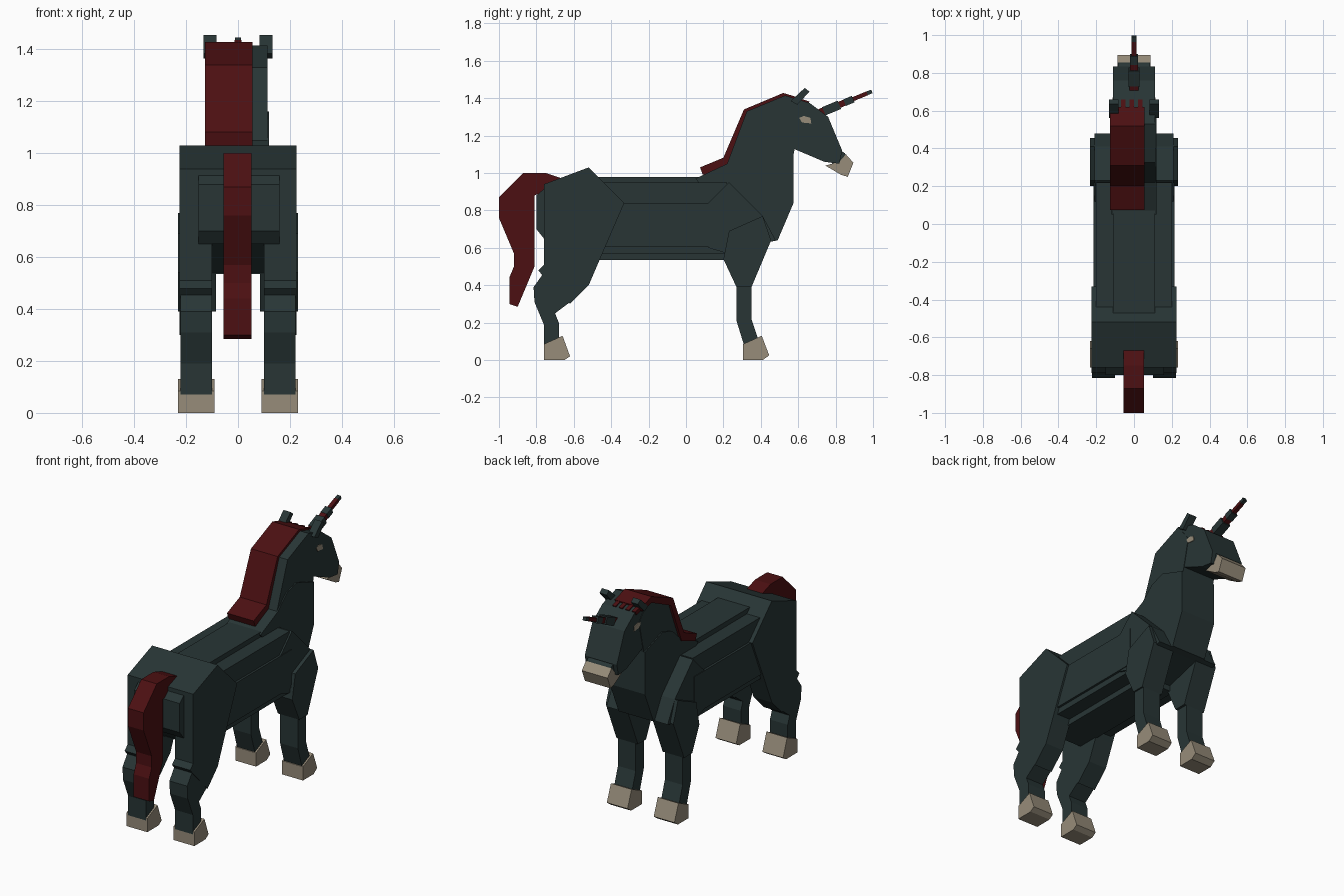
import bpy, bmesh, math
from mathutils import Matrix

if "Cube" in bpy.data.objects:
    bpy.data.objects.remove(bpy.data.objects["Cube"])


def material(name, rgb):
    m = bpy.data.materials.new(name)
    m.use_nodes = True
    m.diffuse_color = (*rgb, 1)
    m.node_tree.nodes["Principled BSDF"].inputs["Base Color"].default_value = (*rgb, 1)
    return m


COAT = material("dark teal coat", (.021, .036, .036))
RED = material("dark red hair", (.072, .005, .006))
HORN = material("warm beige", (.31, .265, .195))


def finish(name, bm, mat):
    bmesh.ops.recalc_face_normals(bm, faces=bm.faces)
    mesh = bpy.data.meshes.new(name)
    bm.to_mesh(mesh)
    bm.free()
    mesh.materials.append(mat)
    ob = bpy.data.objects.new(name, mesh)
    bpy.context.collection.objects.link(ob)
    return ob


def prism(name, pts, x0, x1, mat=COAT):
    """Extrude a side profile of (y, z) points from x0 to x1."""
    bm = bmesh.new()
    face = bm.faces.new([bm.verts.new((x0, y, z)) for y, z in pts])
    ext = bmesh.ops.extrude_face_region(bm, geom=[face])
    moved = [v for v in ext["geom"] if isinstance(v, bmesh.types.BMVert)]
    bmesh.ops.translate(bm, verts=moved, vec=(x1 - x0, 0, 0))
    return finish(name, bm, mat)


def centred(name, pts, half, mat=COAT):
    return prism(name, pts, -half, half, mat)


def pair(name, pts, x0, x1, mat=COAT):
    prism("left_" + name, pts, x0, x1, mat)
    prism("right_" + name, pts, -x1, -x0, mat)


# Barrel: nested slabs that step in toward the back and the belly
for name, half, low, high in (("barrel_core", .11, .535, .98),
                              ("barrel_middle", .2, .57, .95),
                              ("barrel_sides", .214, .605, .84)):
    centred(name, [(-.6, low), (.22, low), (.22, high), (-.6, high)], half)

# Hindquarters
centred("rump", [(-.76, .66), (-.76, .94), (-.52, 1.03), (-.33, .84),
                 (-.46, .54), (-.6, .54)], .225)
prism("buttocks", [(-.7, .65), (-.76, .65), (-.8, .7), (-.8, .88), (-.76, .915),
                   (-.7, .915)], -.152, .16)
pair("thigh", [(-.76, .67), (-.76, .51), (-.79, .48), (-.765, .45), (-.62, .3),
               (-.52, .4), (-.46, .54), (-.42, .65)], .1, .225)
pair("hind_shank", [(-.765, .46), (-.815, .39), (-.81, .31), (-.76, .19), (-.76, .07),
                    (-.68, .07), (-.68, .2), (-.7, .25), (-.62, .31), (-.6, .42)], .1, .222)
pair("hind_hoof", [(-.76, 0), (-.65, 0), (-.62, .02), (-.66, .13), (-.76, .085)],
     .09, .232, HORN)

# Chest and forelegs
centred("chest", [(.12, .6), (.12, .84), (.23, .95), (.41, .77), (.48, .64), (.22, .57)], .21)
pair("shoulder", [(.2, .54), (.23, .69), (.41, .77), (.455, .64), (.35, .39), (.27, .39)],
     .085, .232)
pair("fore_shank", [(.27, .42), (.27, .21), (.31, .08), (.39, .1), (.35, .22), (.35, .42)],
     .1, .222)
pair("fore_hoof", [(.305, 0), (.41, 0), (.445, .025), (.405, .13), (.305, .085)],
     .09, .232, HORN)

# Neck and head
centred("neck_base", [(.05, .97), (.22, 1.05), (.305, 1.13), (.4, 1.16), (.575, 1.1),
                      (.575, .84), (.49, .64), (.44, .63), (.2, .8)], .12)
centred("neck", [(.16, 1.0), (.22, 1.05), (.325, 1.33), (.53, 1.415), (.62, 1.3),
                 (.575, 1.1), (.5, .9)], .113)
centred("head", [(.5, 1.37), (.53, 1.415), (.66, 1.375), (.76, 1.3), (.835, 1.12),
                 (.82, 1.05), (.74, 1.06), (.575, 1.13), (.48, 1.2)], .11)
centred("muzzle", [(.77, 1.06), (.82, 1.125), (.85, 1.105), (.87, 1.07), (.8, 1.04)], .084)
centred("nose", [(.745, 1.04), (.82, 1.06), (.855, 1.1), (.895, 1.055), (.865, .98),
                 (.83, .99)], .088, HORN)
pair("ear", [(.56, 1.385), (.635, 1.455), (.66, 1.435), (.595, 1.365)], .083, .132)
pair("eye", [(.605, 1.295), (.63, 1.305), (.665, 1.295), (.67, 1.265), (.62, 1.27)],
     .109, .114, HORN)

# Mane with a toothed forelock, hanging slightly to the right
prism("mane", [(.075, 1.03), (.2, 1.082), (.31, 1.34), (.52, 1.428), (.62, 1.398),
               (.61, 1.37), (.52, 1.39), (.33, 1.3), (.225, 1.04), (.09, .99)], -.128, .055, RED)
for i in range(4):
    x = -.115 + i * .045
    prism(f"forelock_tooth_{i + 1}", [(.6, 1.402), (.66, 1.382), (.65, 1.36), (.6, 1.37)],
          x, x + .024, RED)

# Tail
prism("tail", [(-.66, .97), (-.75, 1), (-.87, 1), (-1, .87), (-1, .76), (-.92, .57),
               (-.92, .5), (-.945, .44), (-.945, .3), (-.9, .285), (-.81, .5),
               (-.81, .88), (-.75, .905), (-.68, .93)], -.055, .052, RED)

# Tapering horn: alternating short blocks along a tilted axis
tilt = Matrix.Translation((0, .7, 1.315)) @ Matrix.Rotation(math.radians(22.5), 4, "X")
start = 0
for i, (length, width, mat) in enumerate(((.04, .05, RED), (.09, .056, COAT), (.03, .04, RED),
                                          (.05, .044, COAT), (.08, .026, RED),
                                          (.028, .024, COAT))):
    bm = bmesh.new()
    bmesh.ops.create_cube(bm, size=1)
    bmesh.ops.scale(bm, verts=bm.verts, vec=(width, length, width * .85))
    bmesh.ops.translate(bm, verts=bm.verts, vec=(0, start + length / 2, 0))
    bmesh.ops.transform(bm, matrix=tilt, verts=bm.verts)
    finish(f"horn_segment_{i + 1}", bm, mat)
    start += length
